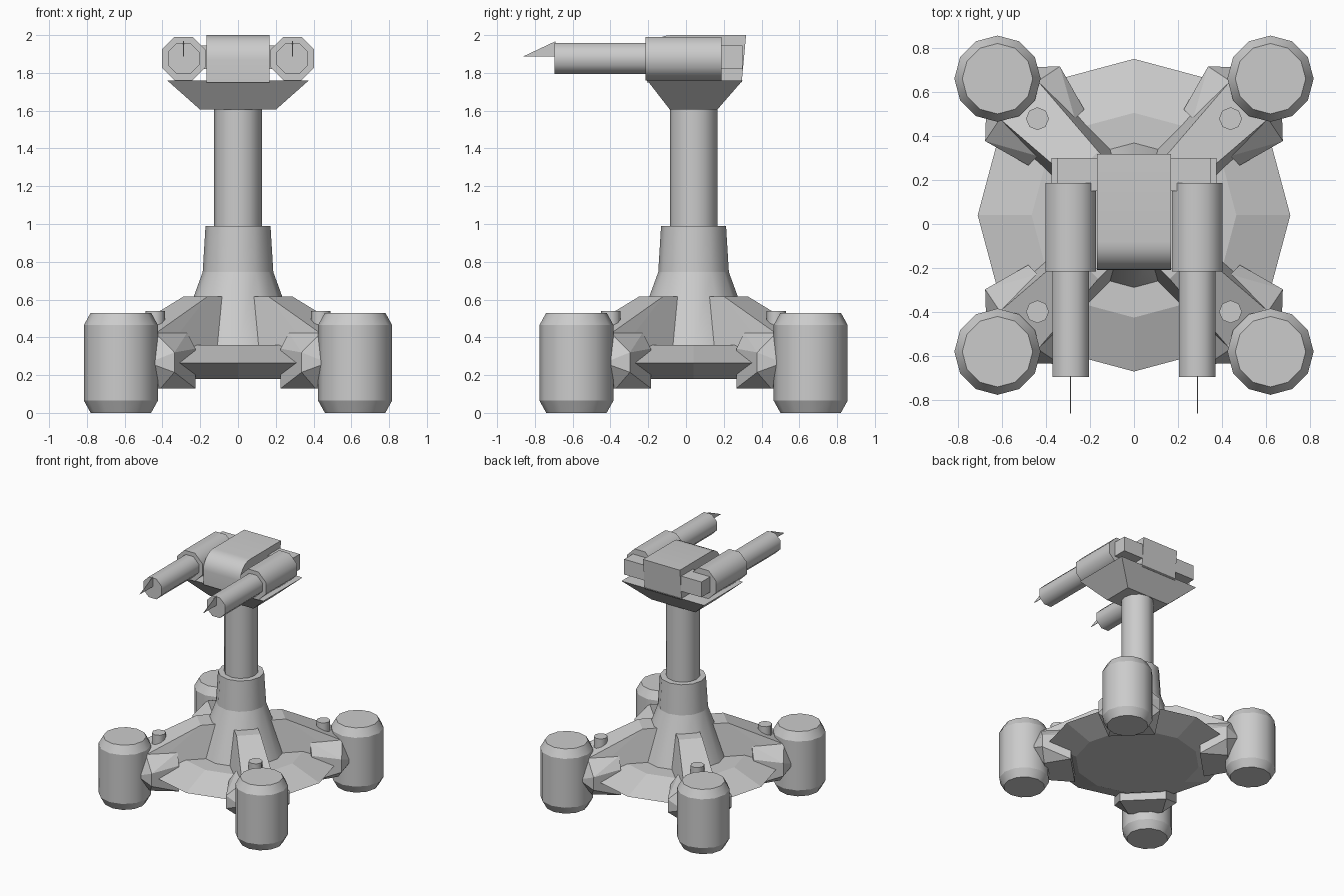
import bpy, bmesh
from math import sin, cos, pi, radians
from mathutils import Matrix, Vector

if "Cube" in bpy.data.objects:
    bpy.data.objects.remove(bpy.data.objects["Cube"])

CY = 0.04   # y of the base and column axis


def finish(bm, name, matrix=None):
    if matrix is not None:
        bm.transform(matrix)
    bmesh.ops.recalc_face_normals(bm, faces=bm.faces[:])
    me = bpy.data.meshes.new(name)
    bm.to_mesh(me)
    bm.free()
    ob = bpy.data.objects.new(name, me)
    bpy.context.collection.objects.link(ob)
    return ob


def lathe(name, profile, sides, matrix, smooth=True, turn=0.0):
    """Capped solid of revolution about z; rings stay crisp, sides are smooth."""
    bm = bmesh.new()
    rings = []
    for r, z in profile:
        rings.append([bm.verts.new((r * cos(turn + 2 * pi * i / sides),
                                    r * sin(turn + 2 * pi * i / sides), z))
                      for i in range(sides)])
    for a, b in zip(rings, rings[1:]):
        for i in range(sides):
            j = (i + 1) % sides
            bm.faces.new((a[i], a[j], b[j], b[i])).smooth = smooth
    bm.faces.new(rings[0][::-1])
    bm.faces.new(rings[-1])
    for e in bm.edges:
        if abs(e.verts[0].co.z - e.verts[1].co.z) < 1e-5:
            e.smooth = False
    return finish(bm, name, matrix)


def hull(name, pts, matrix=None):
    bm = bmesh.new()
    for p in pts:
        bm.verts.new(p)
    res = bmesh.ops.convex_hull(bm, input=bm.verts[:])
    junk = {g for g in res["geom_interior"] + res["geom_unused"]
            if isinstance(g, bmesh.types.BMVert)}
    bmesh.ops.delete(bm, geom=list(junk), context='VERTS')
    bmesh.ops.dissolve_limit(bm, angle_limit=radians(1), verts=bm.verts[:], edges=bm.edges[:])
    return finish(bm, name, matrix)


def box_pts(x0, x1, y0, y1, z):
    return [(x, y, z) for x in (x0, x1) for y in (y0, y1)]


def mirrored(pts):
    return [(x, s * y, z) for x, y, z in pts for s in (1, -1)]


axis = Matrix.Translation((0, CY, 0))

# Base disc, flared pedestal and column
lathe("base_disc", [(0.48, 0.18), (0.71, 0.265), (0.465, 0.36)], 12, axis, smooth=False)
lathe("pedestal", [(0.33, 0.355), (0.187, 0.745), (0.172, 0.99)], 12, axis)
lathe("column", [(0.126, 0.95), (0.126, 1.62)], 12, axis)

# Four diagonal arms with clamp, stub and foot pod; local x runs outward
for k, tag in enumerate(("back_right", "back_left", "front_left", "front_right")):
    m = axis @ Matrix.Rotation(pi / 4 + k * pi / 2, 4, 'Z')
    hull("arm_" + tag, mirrored([
        (0.12, 0.09, 0.615), (0.32, 0.09, 0.615),
        (0.53, 0.12, 0.43), (0.72, 0.12, 0.43),
        (0.12, 0.145, 0.30), (0.72, 0.145, 0.30)]), m)
    hull("clamp_" + tag, mirrored([
        (0.50, 0.12, 0.425), (0.74, 0.12, 0.425),
        (0.50, 0.18, 0.34), (0.50, 0.18, 0.13), (0.71, 0.13, 0.13),
        (0.716, 0.24, 0.32), (0.716, 0.24, 0.215), (0.81, 0.14, 0.265)]), m)
    lathe("stub_" + tag, [(0.052, 0.40), (0.052, 0.54)], 8,
          m @ Matrix.Translation((0.62, 0, 0)))
    a = pi / 4 + k * pi / 2
    pod = Matrix.Translation((0.62 * (1 if cos(a) > 0 else -1),
                              CY + 0.62 * (1 if sin(a) > 0 else -1), 0))
    lathe("pod_" + tag, [(0.16, 0), (0.196, 0.065), (0.196, 0.465), (0.16, 0.53)], 12, pod)

# Tapered cradle under the head
hull("cradle", box_pts(-0.20, 0.20, -0.085, 0.165, 1.605)
     + box_pts(-0.375, 0.375, -0.205, 0.30, 1.76))

# Head block with a rounded front
curve = [(-0.08 - 0.13 * sin(t * pi / 12), 1.87 + 0.13 * cos(t * pi / 12)) for t in range(7)]
side = [(0.295, 1.75), (0.318, 2.0)] + curve + [(-0.207, 1.75)]
bm = bmesh.new()
left = [bm.verts.new((-0.167, y, z)) for y, z in side]
right = [bm.verts.new((0.167, y, z)) for y, z in side]
bm.faces.new(left)
bm.faces.new(right)
n = len(side)
for i in range(n):
    j = (i + 1) % n
    bm.faces.new((left[i], left[j], right[j], right[i]))
head = finish(bm, "head_block")
bpy.context.view_layer.objects.active = head
head.select_set(True)
bpy.ops.object.shade_smooth_by_angle(angle=radians(30))
head.select_set(False)

# Cross bar behind the guns
hull("cross_bar", box_pts(-0.35, 0.35, 0.15, 0.30, 1.82)
     + box_pts(-0.35, 0.35, 0.15, 0.30, 1.945))

# Twin guns: housing, barrel and thin sight fin
oct_r = 1 / cos(pi / 8)
for s, tag in ((-1, "left"), (1, "right")):
    g = Matrix.Translation((s * 0.288, 0, 1.876)) @ Matrix.Rotation(pi / 2, 4, 'X')
    lathe("housing_" + tag, [(0.115 * oct_r, -0.187), (0.115 * oct_r, 0.215)], 8, g, turn=pi / 8)
    lathe("barrel_" + tag, [(0.083 * oct_r, 0.19), (0.083 * oct_r, 0.695)], 8, g, turn=pi / 8)
    x = s * 0.288
    hull("fin_" + tag, [(x + d, y, z) for d in (-0.002, 0.002)
                        for y, z in ((-0.69, 1.888), (-0.69, 1.968), (-0.86, 1.888))])
